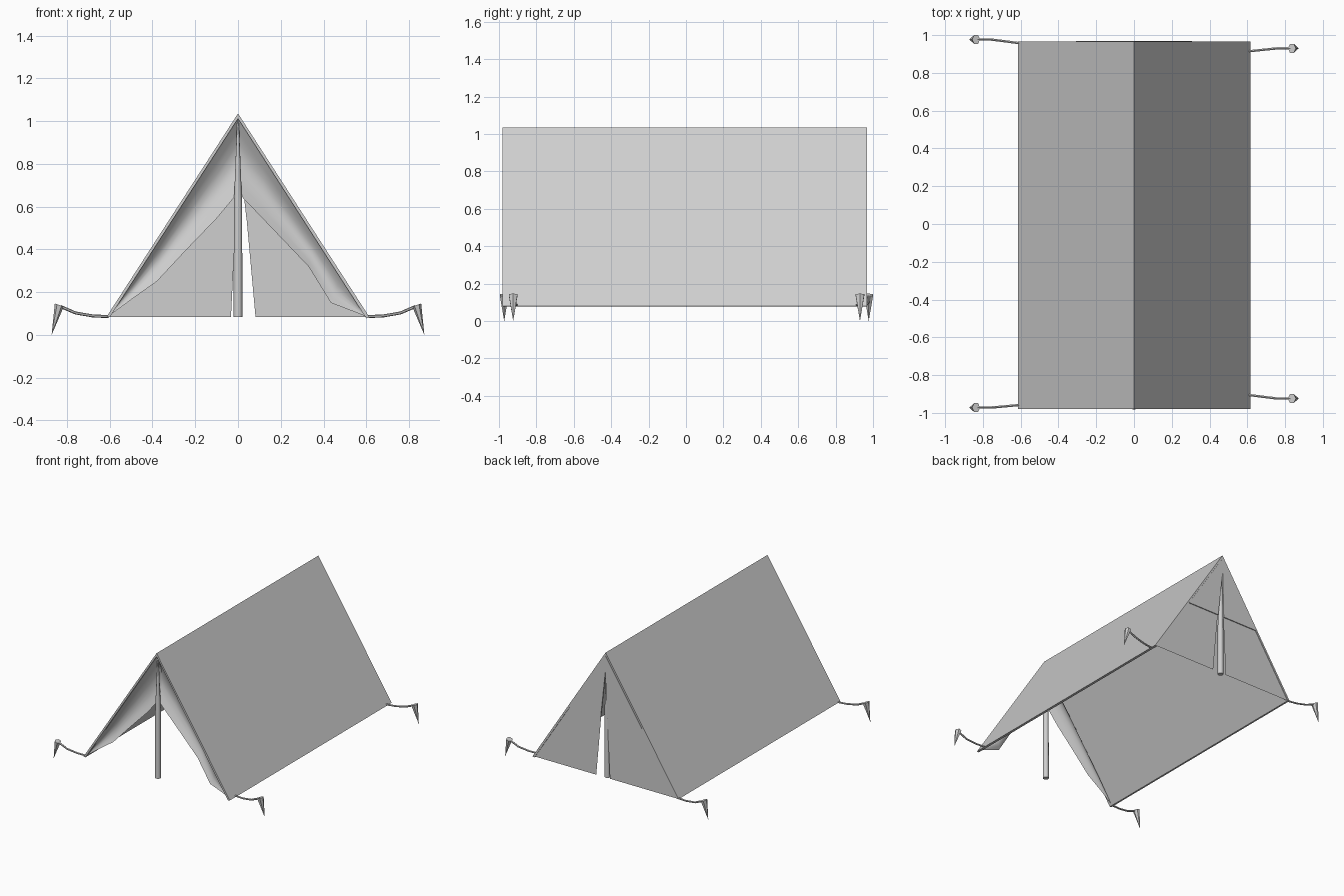
import bpy, math
from mathutils import Vector

if "Cube" in bpy.data.objects:
    bpy.data.objects.remove(bpy.data.objects["Cube"])

canvas = bpy.data.materials.new("grey_canvas")
canvas.diffuse_color = (0.62, 0.62, 0.62, 1)
canvas.use_nodes = True
canvas.node_tree.nodes["Principled BSDF"].inputs["Base Color"].default_value = canvas.diffuse_color


def make(name, verts, faces, smooth=False):
    me = bpy.data.meshes.new(name)
    me.from_pydata([tuple(v) for v in verts], [], faces)
    me.materials.append(canvas)
    me.polygons.foreach_set("use_smooth", [smooth] * len(me.polygons))
    me.update()
    ob = bpy.data.objects.new(name, me)
    bpy.context.collection.objects.link(ob)
    return ob


def prism(name, profile, y0, y1):
    """Extrude a counter-clockwise (x, z) profile, seen from -y, along y."""
    n = len(profile)
    verts = [(x, y, z) for y in (y0, y1) for x, z in profile]
    faces = [tuple(range(n)), tuple(range(2 * n - 1, n - 1, -1))]
    faces += [(i, i + n, (i + 1) % n + n, (i + 1) % n) for i in range(n)]
    return make(name, verts, faces)


def tube(name, points, radii, sides=8):
    """Round tube through points with one radius per point, capped."""
    pts = [Vector(p) for p in points]
    verts, faces = [], []
    for i, p in enumerate(pts):
        d = (pts[min(i + 1, len(pts) - 1)] - pts[max(i - 1, 0)]).normalized()
        u = d.cross(Vector((0, 1, 0))).normalized()
        v = d.cross(u)
        for k in range(sides):
            a = math.tau * k / sides
            verts.append(p + radii[i] * (math.cos(a) * u + math.sin(a) * v))
    for i in range(len(pts) - 1):
        for k in range(sides):
            a, b = i * sides + k, i * sides + (k + 1) % sides
            faces.append((a, b, b + sides, a + sides))
    faces.append(tuple(reversed(range(sides))))
    faces.append(tuple(range(len(verts) - sides, len(verts))))
    ob = make(name, verts, faces, True)
    bpy.context.view_layer.objects.active = ob
    ob.select_set(True)
    bpy.ops.object.shade_smooth_by_angle(angle=math.radians(40))
    ob.select_set(False)
    return ob


# Roof: thin folded sheet
prism("roof", [(-0.615, 0.085), (-0.60, 0.083), (0, 1.012),
               (0.60, 0.078), (0.617, 0.08), (0, 1.036)], -0.98, 0.967)

# Poles with tapered tops
for name, y in (("front_pole", -0.962), ("back_pole", 0.945)):
    tube(name, [(0, y, 0.083), (0, y, 0.62), (0, y, 1.005)],
         [0.021, 0.019, 0.004], 10)

# Front flaps: curtains drawn aside, hollowed between roof edge and free edge
inner = {"left": [(0, 0.665), (-0.10, 0.545), (-0.24, 0.40),
                  (-0.38, 0.25), (-0.50, 0.165), (-0.605, 0.088)],
         "right": [(0, 0.665), (0.12, 0.54), (0.23, 0.425),
                   (0.33, 0.32), (0.435, 0.15), (0.607, 0.084)]}
for side, edge in inner.items():
    s = -1 if side == "left" else 1
    rows = 6
    verts, faces = [], []
    for i, (x, z) in enumerate(edge):
        t = i / (len(edge) - 1)
        ox, oz = s * 0.605 * t, 1.012 - 0.925 * t
        for j in range(rows + 1):
            f = j / rows
            depth = 0.05 * math.sin(math.pi * f) * (1 - t ** 3) + 0.015 * f
            verts.append((ox + (x - ox) * f, -0.972 + depth, oz + (z - oz) * f))
    for i in range(len(edge) - 1):
        for j in range(rows):
            a = i * (rows + 1) + j
            q = (a, a + rows + 1, a + rows + 2, a + 1)
            faces.append(q if s < 0 else q[::-1])
    make("front_flap_" + side, verts, faces, True)

# Back wall: each half has a lower sheet and a thicker overlapping upper panel,
# with a narrow slit between the halves
for side, s, foot, mid in (("left", -1, 0.033, 0.010), ("right", 1, 0.082, 0.040)):
    half = 0.605 * (1.01 - 0.54) / 0.925
    low = [(foot, 0.083), (0.605, 0.083), (half, 0.545), (mid, 0.545)]
    high = [(mid, 0.54), (half, 0.54), (0, 1.012), (0, 0.90)]
    order = tuple(range(4)) if s < 0 else (3, 2, 1, 0)
    make("back_door_" + side, [(s * x, 0.962, z) for x, z in low], [order])
    prof = [(s * x, z) for x, z in high]
    prism("back_upper_panel_" + side, prof if s > 0 else prof[::-1], 0.960, 0.969)

# Guy ropes and ground pegs at the four corners
corners = [("front_left", -1, -0.958, -0.972), ("back_left", -1, 0.957, 0.977),
           ("front_right", 1, -0.905, -0.924), ("back_right", 1, 0.914, 0.930)]
for name, s, y0, y1 in corners:
    tube("rope_" + name,
         [(s * 0.605, y0, 0.086), (s * 0.68, y0 + (y1 - y0) * 0.5, 0.089),
          (s * 0.76, y1, 0.103), (s * 0.83, y1, 0.133)], [0.007] * 4, 6)
    # Peg: slanted spike with a slightly tilted flat head
    n = 6
    verts = []
    for k in range(n):
        a = math.tau * k / n
        dx = 0.021 * math.cos(a)
        verts.append((s * (0.836 + dx), y1 + s * 0.027 * math.sin(a),
                      0.140 + 0.35 * dx))
    verts.append((s * 0.872, y1, 0.0))
    make("peg_" + name, verts,
         [tuple(range(n))] + [((k + 1) % n, k, n) for k in range(n)])
